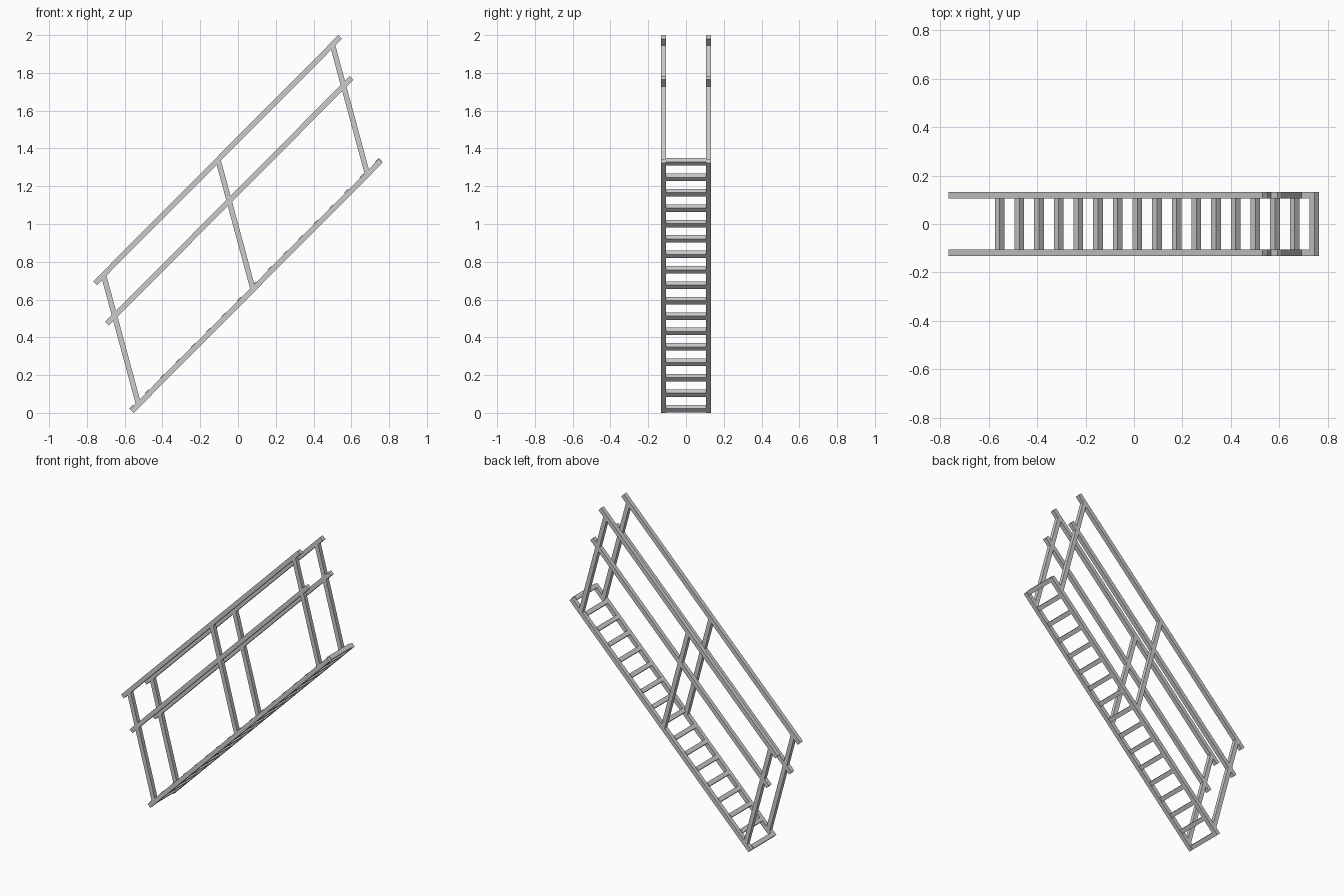
import bpy
from mathutils import Vector

if "Cube" in bpy.data.objects:
    bpy.data.objects.remove(bpy.data.objects["Cube"])

Y = 0.119   # side offset of rails and posts
T = 0.028   # bar thickness


def bar(name, a, b, t=T):
    """Square bar between two points, kept square to the y axis."""
    a, b = Vector(a), Vector(b)
    d = (b - a).normalized()
    side = Vector((0, 1, 0)) if abs(d.y) < 0.5 else Vector((1, 0, 1)).normalized()
    up = d.cross(side).normalized()
    verts = [p + side * (t / 2 * s) + up * (t / 2 * u)
             for p in (a, b) for s, u in ((-1, -1), (1, -1), (1, 1), (-1, 1))]
    faces = [(3, 2, 1, 0), (4, 5, 6, 7)] + \
            [(i, (i + 1) % 4, (i + 1) % 4 + 4, i + 4) for i in range(4)]
    me = bpy.data.meshes.new(name)
    me.from_pydata(verts, [], faces)
    ob = bpy.data.objects.new(name, me)
    bpy.context.collection.objects.link(ob)
    # consistent outward normals
    import bmesh
    bm = bmesh.new()
    bm.from_mesh(me)
    bmesh.ops.recalc_face_normals(bm, faces=bm.faces)
    bm.to_mesh(me)
    bm.free()
    return ob


for side, y in (("front", -Y), ("back", Y)):
    # sloping stringer and two parallel handrails
    bar(side + "_stringer", (-0.562, y, 0.010), (0.755, y, 1.333))
    bar(side + "_mid_rail", (-0.694, y, 0.472), (0.602, y, 1.774))
    bar(side + "_top_rail", (-0.757, y, 0.686), (0.541, y, 1.990))
    # leaning posts
    for i, (x, z) in enumerate(((-0.528, 0.050), (0.078, 0.660), (0.684, 1.268))):
        bar(f"{side}_post_{i + 1}", (x, y, z), (x - 0.182, y, z + 0.674))

# rungs between the stringers
N = 17
for i in range(N):
    f = i / (N - 1)
    x, z = -0.555 + 1.300 * f, 0.023 + 1.306 * f
    bar(f"rung_{i + 1}", (x, -Y + 0.01, z), (x, Y - 0.01, z))
